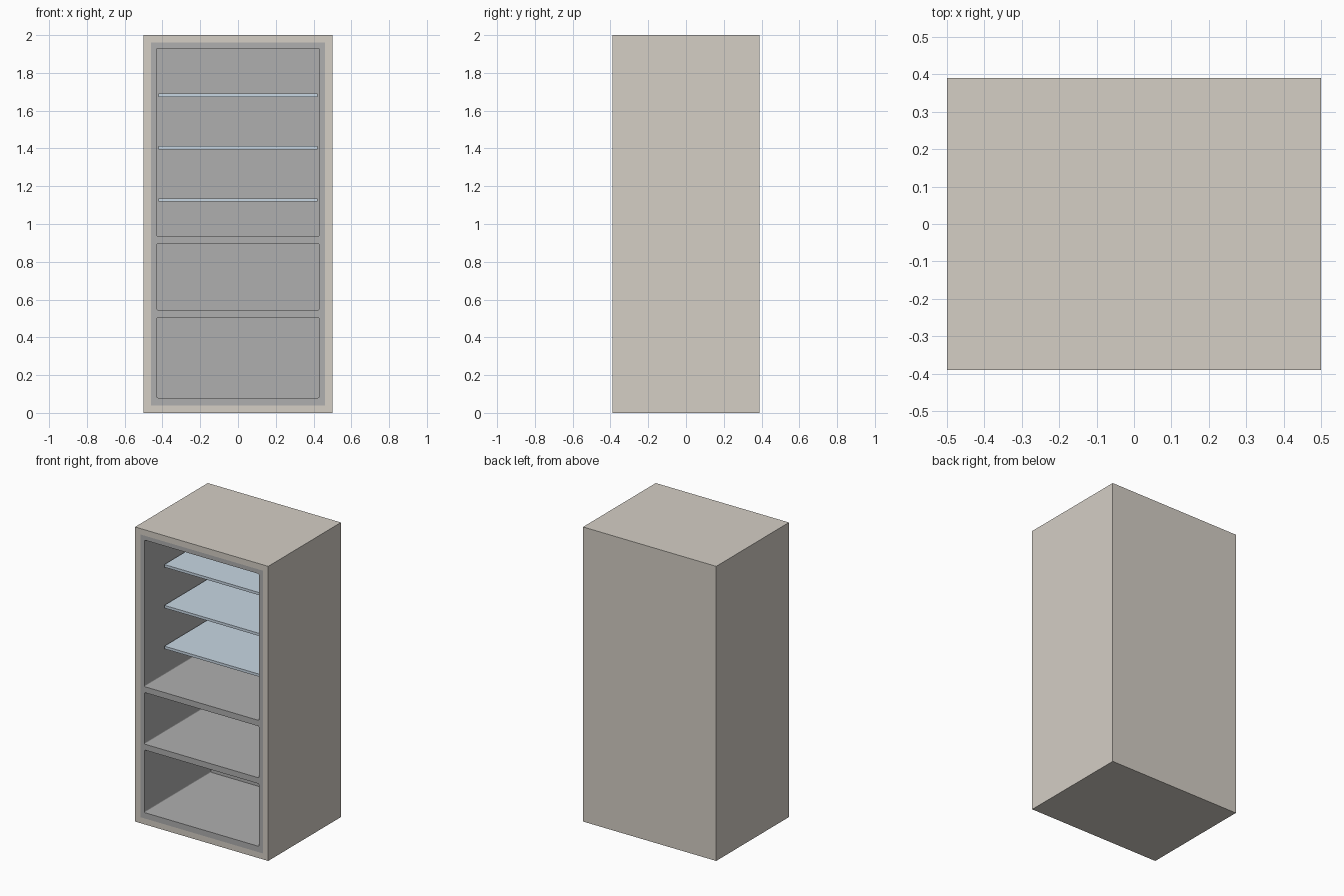
import bpy, bmesh
from mathutils import Vector

if "Cube" in bpy.data.objects:
    bpy.data.objects.remove(bpy.data.objects["Cube"])


def material(name, rgb):
    m = bpy.data.materials.new(name)
    m.diffuse_color = (*rgb, 1)
    m.use_nodes = True
    m.node_tree.nodes["Principled BSDF"].inputs["Base Color"].default_value = m.diffuse_color
    return m


SHELL = material("warm_shell", (0.66, 0.62, 0.56))
LINER = material("grey_liner", (0.43, 0.43, 0.43))
GLASS = material("pale_glass", (0.58, 0.68, 0.77))


def add_box(bm, x, y, z):
    """Box from (min, max) pairs; returns its vertices."""
    verts = bmesh.ops.create_cube(bm, size=1)["verts"]
    for v in verts:
        v.co = Vector([(a + b) / 2 + c * (b - a) for c, (a, b) in zip(v.co, (x, y, z))])
    return verts


def make_object(name, bm, mats):
    bmesh.ops.recalc_face_normals(bm, faces=bm.faces)
    me = bpy.data.meshes.new(name)
    bm.to_mesh(me)
    bm.free()
    for m in mats:
        me.materials.append(m)
    ob = bpy.data.objects.new(name, me)
    bpy.context.collection.objects.link(ob)
    return ob


# Cabinet shell, with the front face inset to form the liner rim
bm = bmesh.new()
add_box(bm, (-0.5, 0.5), (-0.39, 0.39), (0, 2))
bm.normal_update()
front = min(bm.faces, key=lambda f: f.calc_center_median().y)
bmesh.ops.inset_region(bm, faces=[front], thickness=0.057)
front.material_index = 1
cabinet = make_object("cabinet", bm, [SHELL, LINER])

# Three compartments with slightly rounded corners, cut into the cabinet
bm = bmesh.new()
for z in ((0.08, 0.505), (0.545, 0.895), (0.935, 1.93)):
    add_box(bm, (-0.43, 0.43), (-0.5, 0.325), z)
depth_edges = [e for e in bm.edges if abs(e.verts[0].co.y - e.verts[1].co.y) > 0.1]
bmesh.ops.bevel(bm, geom=depth_edges, offset=0.007, segments=3, profile=0.5, affect="EDGES")
for f in bm.faces:
    f.material_index = 1
cutter = make_object("compartment_cutter", bm, [SHELL, LINER])
cutter.hide_render = True

cut = cabinet.modifiers.new("compartments", "BOOLEAN")
cut.operation = "DIFFERENCE"
cut.solver = "EXACT"
cut.object = cutter
bpy.context.view_layer.objects.active = cabinet
bpy.ops.object.modifier_apply(modifier=cut.name)
bpy.data.objects.remove(cutter)

# Glass shelves in the upper compartment
for i, z in enumerate((1.127, 1.404, 1.681)):
    bm = bmesh.new()
    add_box(bm, (-0.42, 0.42), (-0.19, 0.315), (z - 0.009, z + 0.009))
    make_object(f"glass_shelf_{i + 1}", bm, [GLASS])
